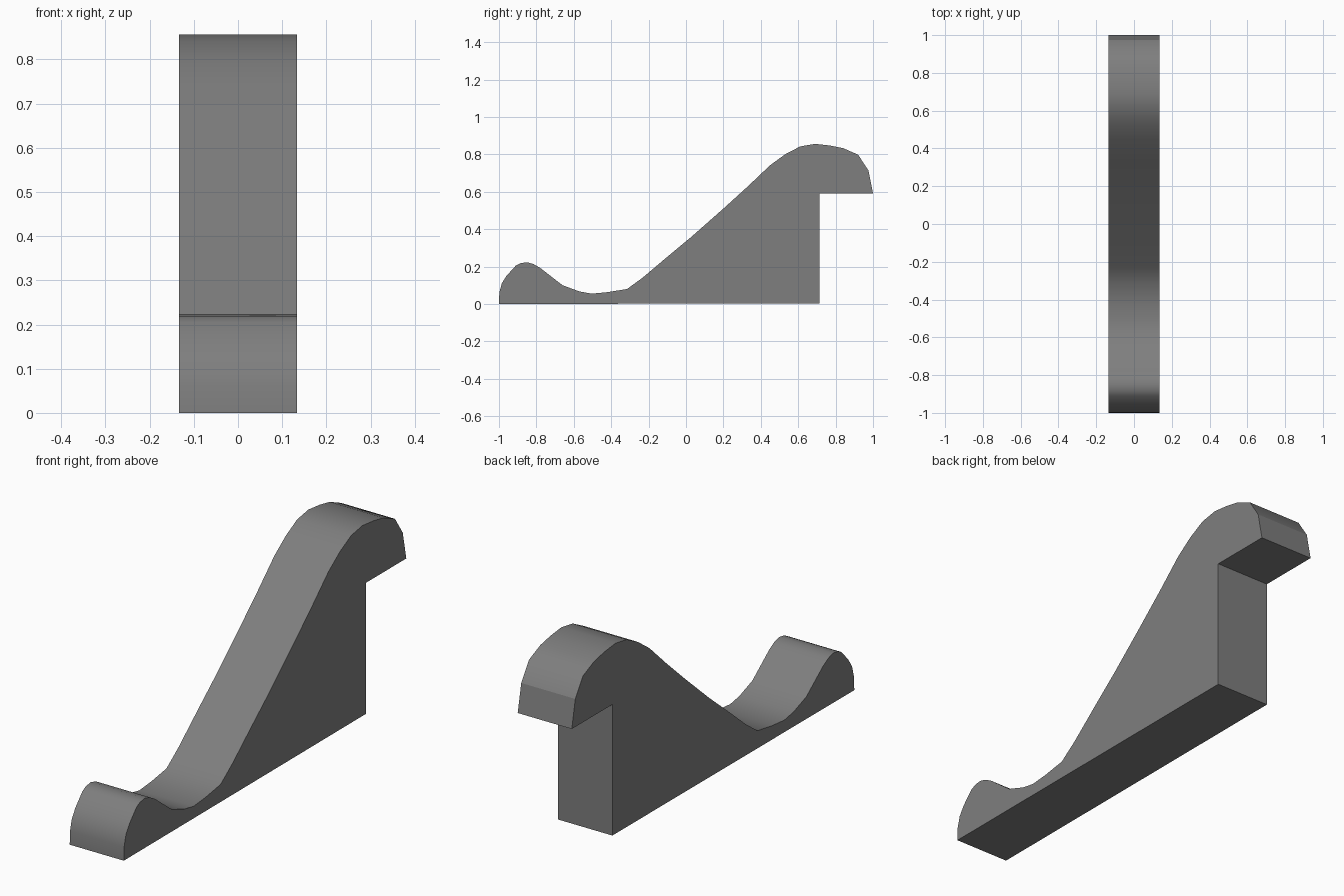
import bpy
import bmesh

if "Cube" in bpy.data.objects:
    bpy.data.objects.remove(bpy.data.objects["Cube"])

HALF_WIDTH = 0.134

# Side outline as (y, z): rounded toe, dip, long ramp, overhanging crest, back post
PROFILE = [
    (-1.0, 0.0), (-0.998, 0.06), (-0.985, 0.11), (-0.96, 0.15), (-0.91, 0.205),
    (-0.885, 0.218), (-0.85, 0.223), (-0.815, 0.213), (-0.78, 0.193),
    (-0.66, 0.1), (-0.57, 0.067), (-0.505, 0.055), (-0.42, 0.063),
    (-0.315, 0.08), (-0.23, 0.142), (-0.1, 0.252), (0.03, 0.36), (0.2, 0.51),
    (0.33, 0.628), (0.45, 0.742), (0.53, 0.8), (0.61, 0.842), (0.69, 0.856),
    (0.77, 0.847), (0.84, 0.833), (0.92, 0.798), (0.975, 0.715), (1.0, 0.59),
    (0.713, 0.59), (0.713, 0.003),
]
LIP_EDGE_Y = 0.975  # crease above the flat end of the crest


def extrude_profile(name, points, half_width):
    bm = bmesh.new()
    face = bm.faces.new([bm.verts.new((-half_width, y, z)) for y, z in points])
    result = bmesh.ops.extrude_face_region(bm, geom=[face], use_keep_orig=True)
    moved = [v for v in result["geom"] if isinstance(v, bmesh.types.BMVert)]
    bmesh.ops.translate(bm, verts=moved, vec=(2 * half_width, 0, 0))
    bmesh.ops.recalc_face_normals(bm, faces=bm.faces)
    for edge in bm.edges:
        if all(abs(v.co.y - LIP_EDGE_Y) < 0.001 for v in edge.verts):
            edge.smooth = False
    mesh = bpy.data.meshes.new(name)
    bm.to_mesh(mesh)
    bm.free()
    obj = bpy.data.objects.new(name, mesh)
    bpy.context.collection.objects.link(obj)
    return obj


# Curved bracket, smooth along the top with sharp side edges
bracket = extrude_profile("curved_bracket", PROFILE, HALF_WIDTH)
bpy.context.view_layer.objects.active = bracket
bracket.select_set(True)
bpy.ops.object.shade_smooth_by_angle(angle=0.7, keep_sharp_edges=True)

# Dark grey finish
grey = bpy.data.materials.new("dark_grey")
grey.diffuse_color = (0.21, 0.21, 0.21, 1.0)
grey.use_nodes = True
grey.node_tree.nodes["Principled BSDF"].inputs["Base Color"].default_value = grey.diffuse_color
bracket.data.materials.append(grey)
